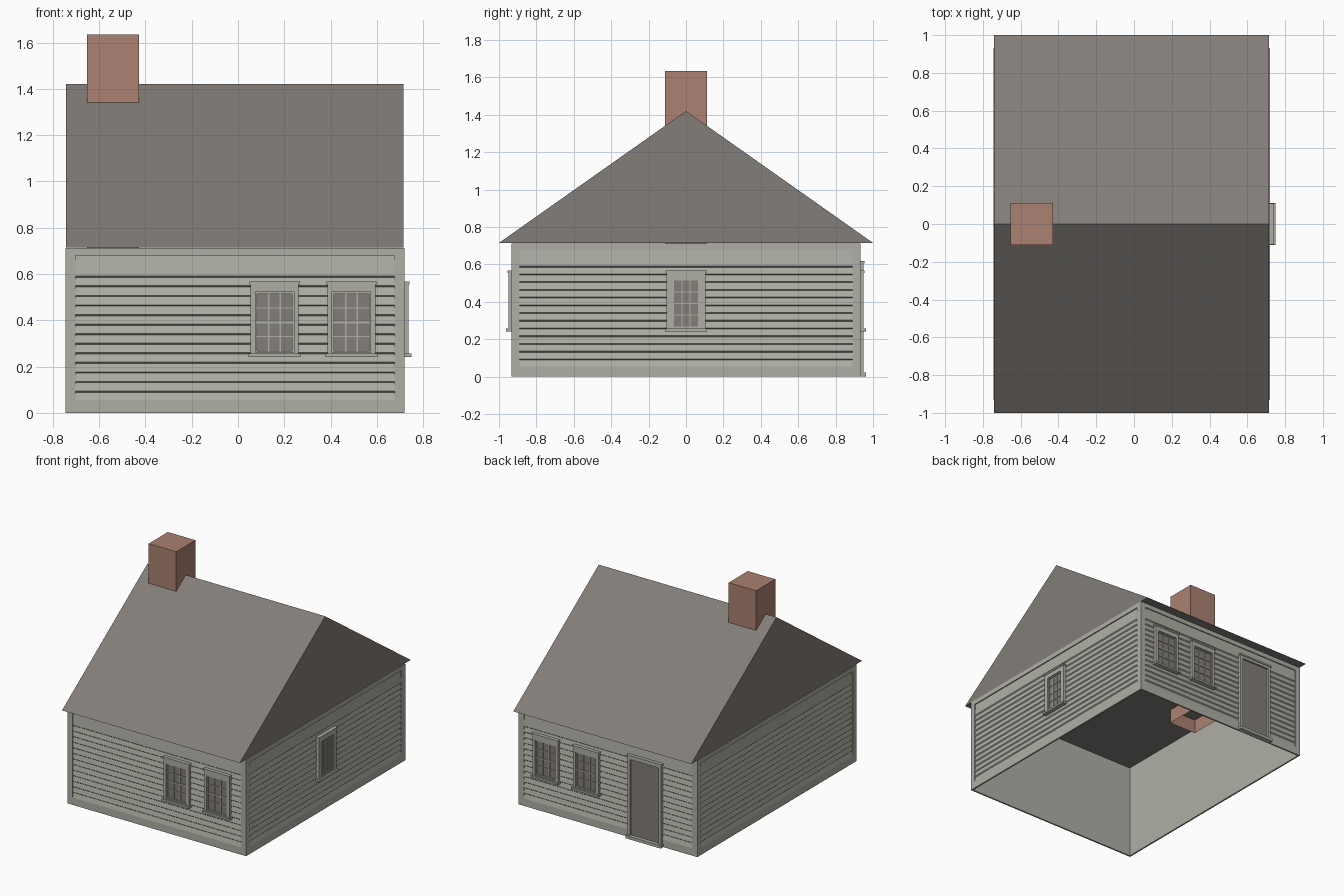
import bpy, bmesh
from mathutils import Matrix, Vector

cube = bpy.data.objects.get("Cube")
if cube:
    bpy.data.objects.remove(cube, do_unlink=True)


def material(name, rgb):
    m = bpy.data.materials.new(name)
    m.use_nodes = True
    m.diffuse_color = (*rgb, 1)
    m.node_tree.nodes["Principled BSDF"].inputs["Base Color"].default_value = (*rgb, 1)
    return m


PAINT = material("pale grey paint", (0.43, 0.43, 0.38))
SLATE = material("warm dark grey", (0.225, 0.205, 0.185))
BRICK = material("dull red brick", (0.41, 0.22, 0.165))


def finish(name, bm, mat, matrix=Matrix()):
    mesh = bpy.data.meshes.new(name)
    bm.to_mesh(mesh)
    bm.free()
    mesh.materials.append(mat)
    ob = bpy.data.objects.new(name, mesh)
    ob.matrix_world = matrix
    bpy.context.collection.objects.link(ob)
    return ob


def add_box(bm, a, b, c, d, e, f):
    """Box spanning a..b, c..d, e..f on its three axes."""
    size = Matrix.Diagonal((b - a, d - c, f - e, 1))
    mid = Matrix.Translation(((a + b) / 2, (c + d) / 2, (e + f) / 2))
    return bmesh.ops.create_cube(bm, size=1, matrix=mid @ size)["verts"]


def add_ring(bm, outer, inner, back, front):
    """Four boards around an opening; outer and inner are (u0, u1, v0, v1)."""
    a, b, c, d = outer
    p, q, r, s = inner
    for u0, u1, v0, v1 in ((a, p, c, d), (q, b, c, d), (p, q, c, r), (p, q, s, d)):
        if u1 > u0 and v1 > v0:
            add_box(bm, u0, u1, v0, v1, back, front)


def drop_faces(bm, test):
    bm.normal_update()
    bmesh.ops.delete(bm, geom=[f for f in bm.faces if test(f.normal.z)], context="FACES")


# Overall sizes
X0, X1, Y = -0.745, 0.719, 0.932
EAVE, RIDGE = 0.715, 1.42
TOP = EAVE - 0.002
MID = (X0 + X1) / 2
BACKING = -0.012


def wall_frame(u, n, origin):
    """Local axes of a wall: u along it, v up, n outward."""
    return Matrix.Translation(origin) @ Matrix((u, (0, 0, 1), n)).transposed().to_4x4()


FRONT = wall_frame((1, 0, 0), (0, -1, 0), (0, -Y, 0))
BACK = wall_frame((-1, 0, 0), (0, 1, 0), (0, Y, 0))
RIGHT = wall_frame((0, 1, 0), (1, 0, 0), (X1, 0, 0))
LEFT = wall_frame((0, -1, 0), (-1, 0, 0), (X0, 0, 0))

# Open wall shell behind the boards
bm = bmesh.new()
add_box(bm, X0 - BACKING, X1 + BACKING, -Y - BACKING, Y + BACKING, 0, TOP)
drop_faces(bm, lambda z: abs(z) > 0.5)
finish("wall_shell", bm, PAINT)


# Flat trim and lapped boards on each wall
def siding(name, frame, u0, u1):
    inner = (u0 + 0.043, u1 - 0.043, 0.055, 0.68)
    bm = bmesh.new()
    add_ring(bm, (u0, u1, 0, TOP), inner, BACKING, 0)
    finish(name + "_trim", bm, PAINT, frame)

    profile = [(0.055, 0)]
    for i in range(13):
        z = 0.095 + i * 0.0413
        profile += [(z - 0.006, -0.008), (z, -0.001)]
    profile.append((0.68, -0.008))
    bm = bmesh.new()
    rows = [[bm.verts.new((u, v, n)) for u in inner[:2]] for v, n in profile]
    for low, high in zip(rows, rows[1:]):
        bm.faces.new((low[0], low[1], high[1], high[0]))
    finish(name + "_clapboards", bm, PAINT, frame)


siding("front", FRONT, X0, X1)
siding("back", BACK, -X1, -X0)
siding("right", RIGHT, -Y, Y)
siding("left", LEFT, -Y, Y)


# Windows with three by four panes
def window(name, frame, centre, half):
    frame = frame @ Matrix.Translation((centre, 0, 0))
    low, high = 0.268, 0.514
    sash = (-half - 0.007, half + 0.007, low - 0.008, high + 0.008)

    bm = bmesh.new()
    add_ring(bm, (-0.104, 0.104, 0.25, 0.56), sash, BACKING, 0.017)
    add_box(bm, -0.109, 0.109, 0.555, 0.567, BACKING, 0.022)
    add_box(bm, -0.112, 0.112, 0.242, 0.256, BACKING, 0.03)
    finish(name + "_casing", bm, PAINT, frame)

    bm = bmesh.new()
    add_ring(bm, sash, (-half, half, low, high), BACKING, 0.010)
    for i in (1, 2):
        u = -half + 2 * half * i / 3
        add_box(bm, u - 0.003, u + 0.003, low, high, BACKING, 0.008)
    for i in (1, 2, 3):
        v = low + (high - low) * i / 4
        t = 0.004 if i == 2 else 0.0025
        add_box(bm, -half, half, v - t, v + t, BACKING, 0.0085)
    finish(name + "_sash", bm, PAINT, frame)

    bm = bmesh.new()
    add_box(bm, -half, half, low, high, -0.004, 0.003)
    finish(name + "_glass", bm, SLATE, frame)


for i, x in enumerate((0.158, 0.49), 1):
    window(f"front_window_{i}", FRONT, x, 0.076)
    window(f"back_window_{i}", BACK, -x, 0.076)
window("right_window", RIGHT, 0, 0.064)

# Back door with casing, cap and threshold
door_frame = BACK @ Matrix.Translation((0.322, 0, 0))
bm = bmesh.new()
add_ring(bm, (-0.138, 0.138, 0, 0.61), (-0.117, 0.117, 0, 0.585), BACKING, 0.017)
add_box(bm, -0.143, 0.143, 0.605, 0.617, BACKING, 0.022)
add_box(bm, -0.145, 0.145, 0, 0.022, BACKING, 0.03)
finish("door_casing", bm, PAINT, door_frame)
bm = bmesh.new()
add_box(bm, -0.117, 0.117, 0.022, 0.585, -0.004, 0.004)
finish("door", bm, SLATE, door_frame)

# Gabled roof with a flat ceiling
bm = bmesh.new()
end = bm.faces.new([bm.verts.new((-0.742, y, z)) for y, z in ((-1, EAVE), (1, EAVE), (0, RIDGE))])
ext = bmesh.ops.extrude_face_region(bm, geom=[end], use_keep_orig=True)["geom"]
bmesh.ops.translate(bm, vec=Vector((1.457, 0, 0)),
                    verts=[g for g in ext if isinstance(g, bmesh.types.BMVert)])
bmesh.ops.recalc_face_normals(bm, faces=bm.faces)
finish("roof", bm, SLATE)

# Chimney, open below
bm = bmesh.new()
add_box(bm, -0.653, -0.428, -0.112, 0.112, 0.61, 1.635)
drop_faces(bm, lambda z: z < -0.5)
finish("chimney", bm, BRICK)
